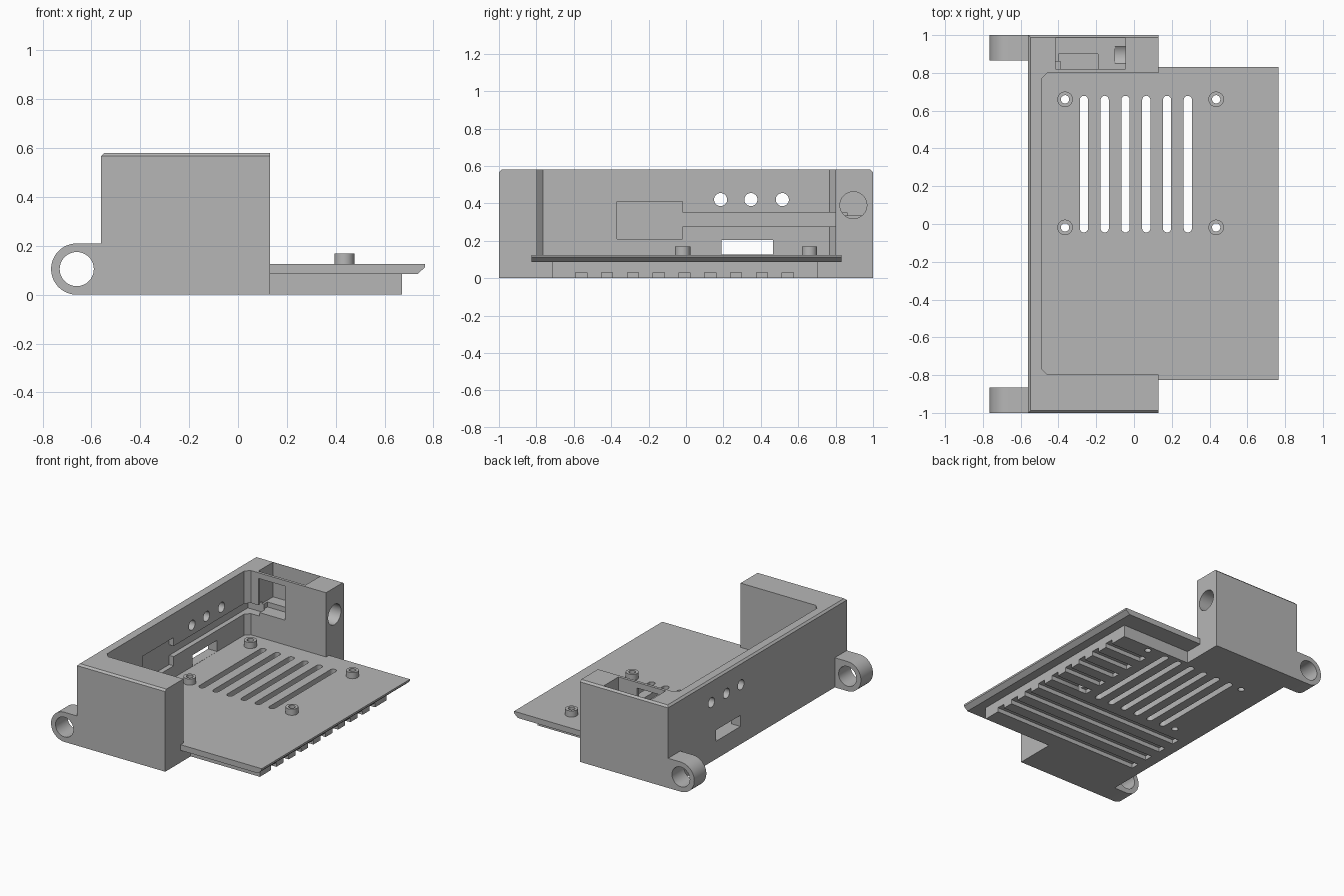
import bpy, bmesh, math

cube = bpy.data.objects.get("Cube")
if cube:
    bpy.data.objects.remove(cube, do_unlink=True)

grey = bpy.data.materials.new("plain_grey")
grey.use_nodes = True
COLOR = (0.47, 0.47, 0.47, 1)
grey.diffuse_color = COLOR
grey.node_tree.nodes["Principled BSDF"].inputs["Base Color"].default_value = COLOR


def prism(name, pts, axis, lo, hi):
    """Extrude a closed 2D outline along one axis."""
    place = {"x": lambda a, b, h: (h, a, b),
             "y": lambda a, b, h: (a, h, b),
             "z": lambda a, b, h: (a, b, h)}[axis]
    bm = bmesh.new()
    low = [bm.verts.new(place(a, b, lo)) for a, b in pts]
    high = [bm.verts.new(place(a, b, hi)) for a, b in pts]
    bm.faces.new(low)
    bm.faces.new(high)
    n = len(pts)
    for i in range(n):
        j = (i + 1) % n
        bm.faces.new((low[i], low[j], high[j], high[i]))
    bmesh.ops.recalc_face_normals(bm, faces=bm.faces)
    me = bpy.data.meshes.new(name)
    bm.to_mesh(me)
    bm.free()
    me.materials.append(grey)
    ob = bpy.data.objects.new(name, me)
    bpy.context.scene.collection.objects.link(ob)
    return ob


def box(name, x0, x1, y0, y1, z0, z1):
    return prism(name, [(x0, y0), (x1, y0), (x1, y1), (x0, y1)], "z", z0, z1)


def arc(cx, cy, r, start, end, steps):
    angles = [math.radians(start + (end - start) * i / steps) for i in range(steps + 1)]
    return [(cx + r * math.cos(a), cy + r * math.sin(a)) for a in angles]


def rod(name, cx, cy, r, axis, lo, hi):
    return prism(name, arc(cx, cy, r, 0, 360, 32)[:-1], axis, lo, hi)


def cut(targets, cutters):
    """Subtract every cutter from every target, then discard the cutters."""
    for target in targets:
        bpy.context.view_layer.objects.active = target
        for c in cutters:
            mod = target.modifiers.new("cut", "BOOLEAN")
            mod.operation = "DIFFERENCE"
            mod.solver = "EXACT"
            mod.object = c
            bpy.ops.object.modifier_apply(modifier=mod.name)
    for c in cutters:
        bpy.data.objects.remove(c, do_unlink=True)


BACK, INNER, FRONT = -0.56, -0.49, 0.13
TOP, FLOOR = 0.58, 0.125

# Enclosure block with chamfered outer top edges
enclosure = box("enclosure", BACK, FRONT, -1, 1, 0, TOP)
bm = bmesh.new()
bm.from_mesh(enclosure.data)
rim = [e for e in bm.edges if all(v.co.z > 0.5 for v in e.verts)
       and not all(v.co.x > 0 for v in e.verts)]
bmesh.ops.bevel(bm, geom=rim, offset=0.013, segments=1, affect="EDGES")
bm.to_mesh(enclosure.data)
bm.free()

# Main cavity with chamfered inner corners
cavity = prism("cavity", [(INNER, -0.765), (INNER + 0.03, -0.797), (0.3, -0.797),
                          (0.3, 0.8), (INNER + 0.03, 0.8), (INNER, 0.768)],
               "z", FLOOR, 0.8)
cut([enclosure], [cavity])

# Side pocket, its window, round port, wire channel and switch recess
cut([enclosure], [
    box("pocket", -0.415, -0.045, 0.82, 0.985, 0.335, 0.8),
    box("window", -0.4, -0.19, 0.78, 0.9, 0.3, 0.54),
    rod("port", 0.895, 0.39, 0.072, "x", -0.1, 0.3),
    box("channel", -0.525, -0.45, -0.05, 0.83, 0.275, 0.35),
    box("channel_end", -0.525, -0.39, 0.78, 0.86, 0.275, 0.35),
    box("switch_recess", -0.525, -0.45, -0.37, -0.02, 0.21, 0.41),
])

# Back wall openings
cut([enclosure], [rod("light_hole", y, 0.42, 0.035, "x", -0.7, -0.4)
                  for y in (0.185, 0.347, 0.515)]
    + [box("connector_opening", -0.7, -0.4, 0.19, 0.465, FLOOR + 0.001, 0.205)])

# Projecting plate with undercut edge, and the foot under it
plate = prism("base_plate", [(FRONT, 0.085), (0.735, 0.085), (0.765, 0.112),
                             (0.765, FLOOR), (FRONT, FLOOR)], "y", -0.827, 0.832)
foot = box("base_foot", FRONT, 0.672, -0.715, 0.702, 0, 0.085)

# Ventilation slots through the floor
slots = []
for i in range(6):
    x = -0.265 + 0.11 * i
    outline = arc(x, 0.657, 0.022, 0, 180, 8) + arc(x, -0.023, 0.022, 180, 360, 8)
    slots.append(prism("slot", outline, "z", -0.1, 0.2))
cut([enclosure, plate, foot], slots)

# Grooves along the underside, shortened beside the slots
grooves = []
for i in range(9):
    y = -0.56 + 0.138 * i
    end = -0.48 if i < 4 else 0.38
    grooves.append(box("groove", end, 0.9, y - 0.03, y + 0.03, -0.1, 0.03))
cut([enclosure, foot], grooves)

# Mounting bosses with screw holes
posts = [(x, y) for x in (-0.365, 0.435) for y in (-0.018, 0.66)]
bosses = [rod("mounting_boss", x, y, 0.041, "z", FLOOR, 0.168) for x, y in posts]
cut([enclosure, plate, foot] + bosses,
    [rod("screw_hole", x, y, 0.022, "z", -0.1, 0.3) for x, y in posts])

# Hinge lugs on the back
lugs = []
for lo, hi in ((-1, -0.865), (0.865, 1)):
    outline = [(BACK, 0), (BACK, 0.21)] + arc(-0.66, 0.105, 0.105, 90, 270, 24)
    lugs.append(prism("hinge_lug", outline, "y", lo, hi))
    cut(lugs[-1:], [rod("pin_hole", -0.66, 0.105, 0.07, "y", lo - 0.1, hi + 0.1)])

# Smooth the round walls, keep edges sharp
bpy.ops.object.select_all(action="DESELECT")
for ob in [enclosure, plate, foot] + bosses + lugs:
    ob.select_set(True)
bpy.context.view_layer.objects.active = enclosure
bpy.ops.object.shade_smooth_by_angle(angle=math.radians(30))
